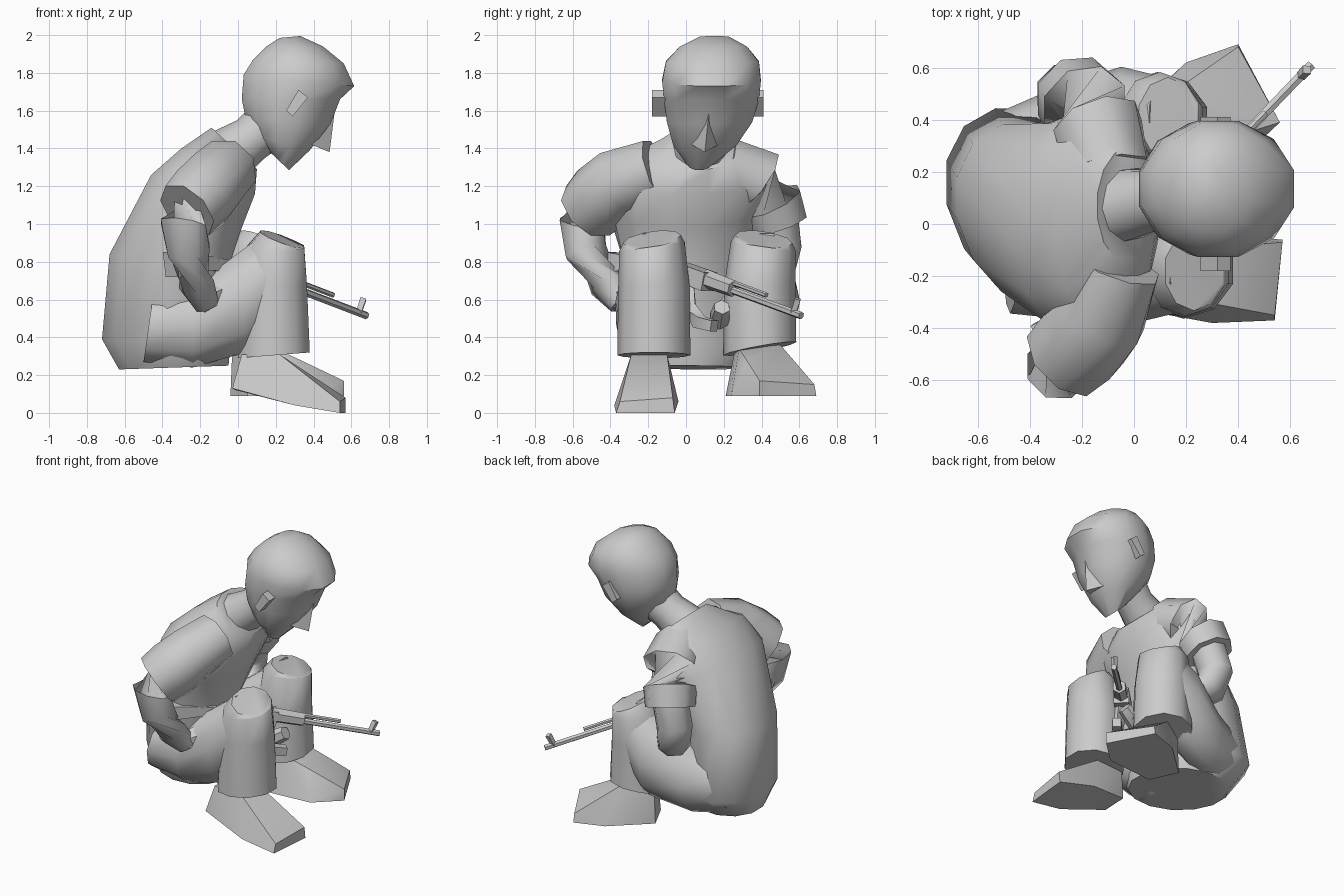
import bpy, bmesh, math
from mathutils import Vector


def finish(name, bm, angle=50):
    bmesh.ops.recalc_face_normals(bm, faces=bm.faces)
    me = bpy.data.meshes.new(name)
    bm.to_mesh(me)
    bm.free()
    ob = bpy.data.objects.new(name, me)
    bpy.context.collection.objects.link(ob)
    bpy.ops.object.select_all(action='DESELECT')
    ob.select_set(True)
    bpy.context.view_layer.objects.active = ob
    bpy.ops.object.shade_smooth_by_angle(angle=math.radians(angle))
    return ob


def skin(name, rings, angle=50):
    bm = bmesh.new()
    vs = [[bm.verts.new(p) for p in r] for r in rings]
    n = len(vs[0])
    for a, b in zip(vs, vs[1:]):
        for i in range(n):
            j = (i + 1) % n
            bm.faces.new((a[i], a[j], b[j], b[i]))
    bm.faces.new(vs[0])
    bm.faces.new(vs[-1])
    return finish(name, bm, angle)


def profile_loft(name, rows, n=12, angle=50, dx=0):
    # row: back x, back z, front x, front z, centre y, half width, back skew in y
    rings = []
    for bx, bz, fx, fz, y, w, *k in rows:
        k = k[0] if k else 0
        ring = []
        for i in range(n):
            a = 2 * math.pi * (i + .5) / n
            c, s = math.cos(a) / math.cos(math.pi / n), math.sin(a) * 1.02
            ring.append(Vector(((bx + fx) / 2 + c * (fx - bx) / 2 + dx, y + s * w - k * c,
                                (bz + fz) / 2 + c * (fz - bz) / 2)))
        rings.append(ring)
    return skin(name, rings, angle)


def tube(name, pts, n=8, angle=50):
    # points along a path, each with its radius
    P = [Vector(p[:3]) for p in pts]
    rings = []
    for i, p in enumerate(P):
        t = (P[min(i + 1, len(P) - 1)] - P[max(i - 1, 0)]).normalized()
        ref = Vector((0, 0, 1)) if abs(t.z) < .8 else Vector((1, 0, 0))
        u = t.cross(ref).normalized()
        v = u.cross(t)
        r = pts[i][3]
        rings.append([p + r * (u * math.cos(2 * math.pi * (j + .5) / n) +
                               v * math.sin(2 * math.pi * (j + .5) / n)) for j in range(n)])
    return skin(name, rings, angle)


def hull(name, pts, angle=35):
    bm = bmesh.new()
    for p in pts:
        bm.verts.new(p)
    res = bmesh.ops.convex_hull(bm, input=bm.verts)
    junk = {g for g in res['geom_interior'] + res['geom_unused'] if isinstance(g, bmesh.types.BMVert)}
    bmesh.ops.delete(bm, geom=list(junk), context='VERTS')
    return finish(name, bm, angle)


# Torso and seat
profile_loft("torso", [
    (-.63, .23, -.05, .25, .04, .28, .06), (-.72, .39, -.04, .36, .06, .37, .1),
    (-.68, .84, -.06, .74, .03, .35, .07), (-.46, 1.26, .02, .98, .0, .42),
    (-.3, 1.4, .09, 1.16, .02, .42), (-.14, 1.51, .1, 1.29, .07, .22)], 14)

# Neck
tube("neck", [(-.06, .07, 1.36, .15), (.07, .09, 1.45, .125), (.2, .12, 1.56, .14)], 10)

# Head
profile_loft("head", [
    (.17, 1.38, .27, 1.285, .07, .07), (.1, 1.46, .38, 1.39, .1, .17),
    (.04, 1.56, .49, 1.53, .125, .23), (.02, 1.66, .54, 1.66, .135, .255),
    (.03, 1.79, .615, 1.73, .135, .265), (.08, 1.87, .56, 1.85, .14, .25),
    (.15, 1.94, .45, 1.94, .145, .18), (.22, 1.985, .33, 1.995, .15, .08)], 12)
hull("nose", [(.51, .12, 1.58), (.485, .1, 1.38), (.39, .03, 1.42), (.39, .17, 1.42),
              (.4, .1, 1.56)])
for name, y0, y1 in (("right_ear", -.08, -.18), ("left_ear", .33, .41)):
    hull(name, [(x, y + k, z) for y in (y0, y1) for x, z, k in
                ((.255, 1.6, 0), (.29, 1.57, 0), (.37, 1.67, 0), (.32, 1.71, 0))])

# Legs: hip y, knee y, ankle y, x shift
for side, hy, ky, ay, dx in (("right", -.15, -.18, -.17, 0), ("left", .22, .41, .39, -.1)):
    profile_loft(side + "_thigh", [
        (-.5, .27, -.45, .62, hy, .19), (-.24, .24, -.22, .68, (hy + ky) / 2, .2),
        (.04, .32, .02, .86, ky, .19), (.26, .55, .14, .95, ky, .15)], 10, 50, dx * .8)
    tilt = -1 if side == "left" else 1
    leg = profile_loft(side + "_shin", [
        (0, .29, .38, .32, ay, .19), (.02, .66, .365, .68, ay, .185),
        (.05, .88, .35, .88, ky, .17), (.12, .96, .34, .88, ky, .15)], 10, 50, dx)
    for v in leg.data.vertices:      # sloping knee top and cuff
        if v.co.z > .8:
            v.co.z += tilt * .14 * (v.co.y - ky)
        elif v.co.z < .4 and side == "left":
            v.co.z += .18 * (v.co.y - .2)

# Shoes
hull("right_shoe", [(-.03, -.32, .13), (-.01, -.12, .12), (.3, -.38, .04), (.54, -.37, .0),
                    (.57, -.06, .0), (.3, -.04, .06), (.54, -.35, .06), (.57, -.07, .08),
                    (.34, -.31, .2), (.36, -.1, .2), (.02, -.29, .31), (.02, -.1, .31),
                    (.22, -.29, .31), (.22, -.1, .31)])
hull("left_shoe", [(-.04, .4, .09), (.05, .21, .09), (.2, .62, .09), (.4, .69, .09),
                   (.56, .39, .09), (.4, .24, .09), (.4, .68, .15), (.56, .39, .17),
                   (.22, .55, .28), (.33, .32, .28), (-.03, .4, .34), (.04, .26, .34),
                   (.14, .5, .36), (.2, .28, .34)])

# Sleeves and arms
tube("right_sleeve", [(-.06, -.16, 1.29, .17), (-.13, -.36, 1.22, .185),
                      (-.2, -.45, 1.14, .19), (-.27, -.52, 1.07, .175)], 8)
tube("left_sleeve", [(-.1, .2, 1.3, .17), (-.14, .38, 1.23, .18),
                     (-.19, .45, 1.12, .175), (-.22, .49, 1.0, .165)], 8)
tube("right_arm", [(-.22, -.47, 1.13, .13), (-.29, -.55, 1.0, .13), (-.26, -.53, .86, .12),
                   (-.22, -.42, .68, .095), (-.17, -.34, .58, .07)], 8)
tube("right_hand", [(-.2, -.36, .58, .06), (-.12, -.29, .62, .075), (-.03, -.2, .7, .05)], 6)
tube("left_arm", [(-.21, .48, 1.05, .12), (-.26, .5, .88, .12), (-.24, .48, .76, .11),
                  (-.08, .32, .63, .08), (.08, .2, .53, .06)], 8)
tube("left_hand", [(.06, .2, .53, .05), (.15, .18, .5, .06), (.24, .19, .56, .045)], 6)

# Rifle, laid out along one line from muzzle to butt
M, N = Vector((.68, .61, .515)), Vector((-.34, -.45, .905))


def on(s, up=0, r=.02):
    p = M.lerp(N, s) + Vector((.18, .18, .96)) * up
    return (*p, r)


tube("rifle_barrel", [on(0), on(.4)], 6)
tube("rifle_gas_tube", [on(.18, .04, .014), on(.4, .04, .014)], 6)
tube("rifle_front_sight", [on(.04), on(.03, .08, .022)], 4)
tube("rifle_handguard", [on(.34, .01, .045), on(.48, .01, .05)], 6)
tube("rifle_receiver", [on(.46, 0, .07), on(.66, 0, .065)], 4)
tube("rifle_stock", [on(.65, -.01, .045), on(.8, -.04, .05),
                     (-.27, -.38, .8, .07), (-.35, -.44, .785, .095)], 4)
tube("rifle_magazine", [(.13, .01, .68, .045), (.15, .02, .56, .045),
                        (.2, .07, .48, .045), (.27, .15, .46, .04)], 4)
